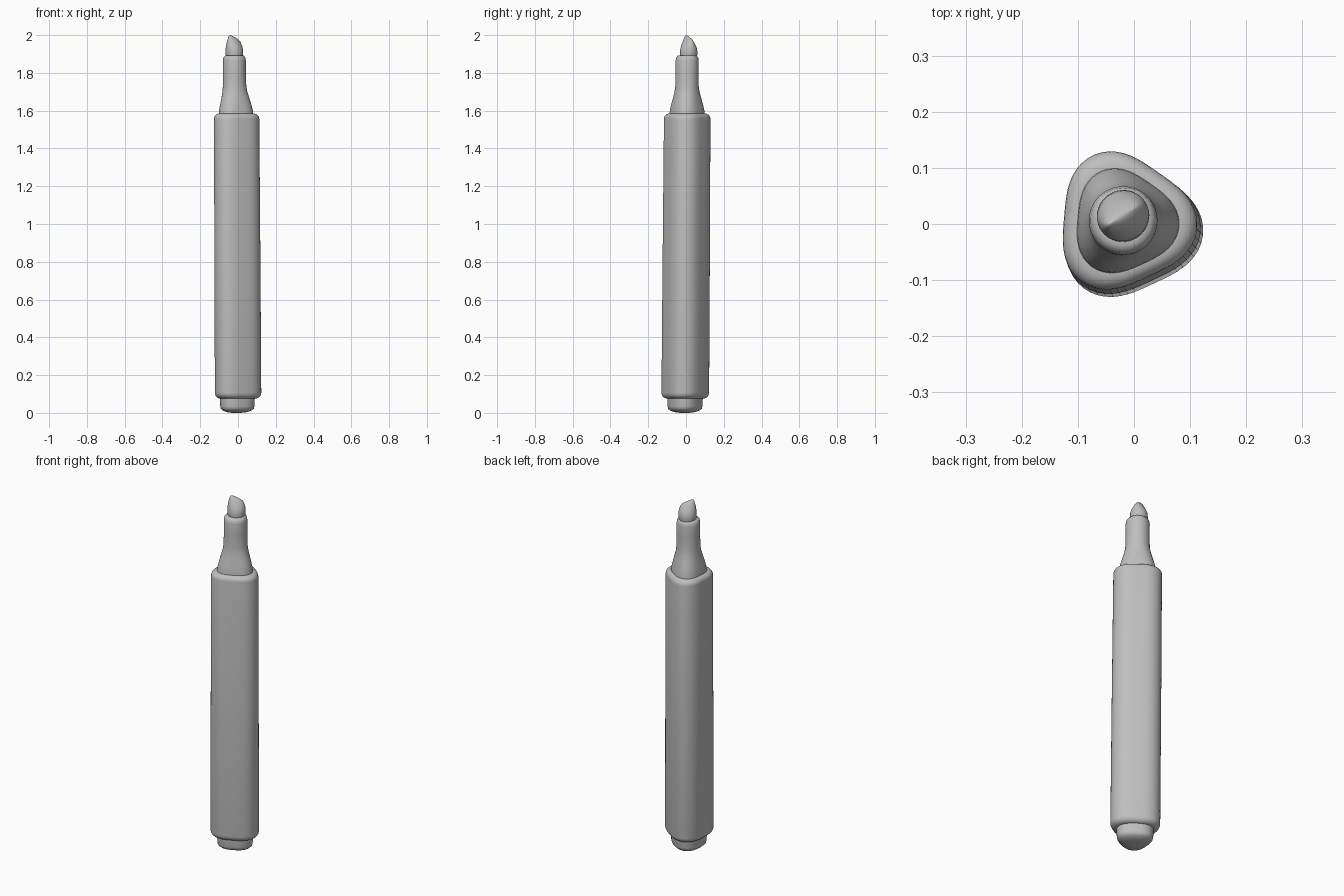
import bpy
import bmesh
from math import cos, sin, pi, radians

if "Cube" in bpy.data.objects:
    bpy.data.objects.remove(bpy.data.objects["Cube"])

SIDES = 60
TWIST = radians(-5)   # direction of the first rounded corner

grey = bpy.data.materials.new("matte grey")
grey.use_nodes = True
COLOUR = (0.52, 0.52, 0.52, 1)
grey.diffuse_color = COLOUR
grey.node_tree.nodes["Principled BSDF"].inputs["Base Color"].default_value = COLOUR
grey.node_tree.nodes["Principled BSDF"].inputs["Roughness"].default_value = 0.7


def axis(z):
    """Centre of the slightly leaning pen at height z."""
    t = z / 2
    return -0.010 - 0.010 * t, -0.007 + 0.014 * t


def trilobe(z, radius, lobe):
    """Ring between a circle (lobe 0) and a rounded triangle."""
    cx, cy = axis(z)
    ring = []
    for i in range(SIDES):
        a = 2 * pi * i / SIDES
        r = radius * (1 + lobe * cos(3 * (a - TWIST)))
        ring.append((cx + r * cos(a), cy + r * sin(a), z))
    return ring


def loft(name, rings, angle=50):
    """Skin a stack of rings and cap both ends."""
    bm = bmesh.new()
    rows = [[bm.verts.new(p) for p in ring] for ring in rings]
    for low, high in zip(rows, rows[1:]):
        for i in range(SIDES):
            j = (i + 1) % SIDES
            bm.faces.new((low[i], low[j], high[j], high[i]))
    bm.faces.new(rows[0][::-1])
    bm.faces.new(rows[-1])
    mesh = bpy.data.meshes.new(name)
    bm.to_mesh(mesh)
    bm.free()
    mesh.materials.append(grey)
    obj = bpy.data.objects.new(name, mesh)
    bpy.context.collection.objects.link(obj)
    bpy.ops.object.select_all(action="DESELECT")
    obj.select_set(True)
    bpy.context.view_layer.objects.active = obj
    bpy.ops.object.shade_smooth_by_angle(angle=radians(angle))
    return obj


def fillet(z, radius, size, up):
    """Quarter-round (z, radius) pairs for the end of the barrel."""
    steps = [k * pi / 10 for k in range(6)]
    pairs = [(z - up * size * (1 - sin(a)), radius - size * (1 - cos(a))) for a in steps]
    return pairs if up > 0 else pairs[::-1]


# Barrel: rounded triangle with soft ends
barrel = fillet(0.075, 0.122, 0.032, -1) + [(0.8, 0.121)] + fillet(1.585, 0.119, 0.028, 1)
loft("barrel", [trilobe(z, r, 0.10) for z, r in barrel])

# End plug: domed foot below the barrel
plug = [(0.0, 0.025), (0.004, 0.052), (0.012, 0.076), (0.022, 0.087), (0.034, 0.090),
        (0.066, 0.091), (0.09, 0.094)]
loft("end_plug", [trilobe(z, r, 0.08) for z, r in plug])

# Nose: triangular foot flowing into a round collar
nose = [(1.57, 0.092, 0.09), (1.60, 0.089, 0.09), (1.63, 0.083, 0.08), (1.67, 0.073, 0.06),
        (1.70, 0.066, 0.03), (1.73, 0.062, 0.01), (1.80, 0.061, 0), (1.865, 0.061, 0),
        (1.882, 0.058, 0), (1.891, 0.050, 0), (1.893, 0.042, 0)]
loft("nose", [trilobe(z, r, k) for z, r, k in nose])


# Writing tip: chisel with a slanted ridge
def chisel(z, half_length, half_width, slant):
    cx, cy = axis(z)
    turn = radians(32)
    ring = []
    for i in range(SIDES):
        a = 2 * pi * i / SIDES
        u, v = half_length * cos(a), half_width * sin(a)
        ring.append((cx + u * cos(turn) - v * sin(turn),
                     cy + 0.008 + u * sin(turn) + v * cos(turn),
                     z - slant * u))
    return ring


tip = [(1.885, 0.043, 0.043, 0), (1.90, 0.047, 0.046, 0), (1.925, 0.047, 0.044, 0.05),
       (1.945, 0.045, 0.036, 0.12), (1.965, 0.040, 0.025, 0.25), (1.982, 0.034, 0.014, 0.4),
       (1.988, 0.027, 0.006, 0.45), (1.990, 0.020, 0.002, 0.45)]
loft("writing_tip", [chisel(*row) for row in tip], 60)
